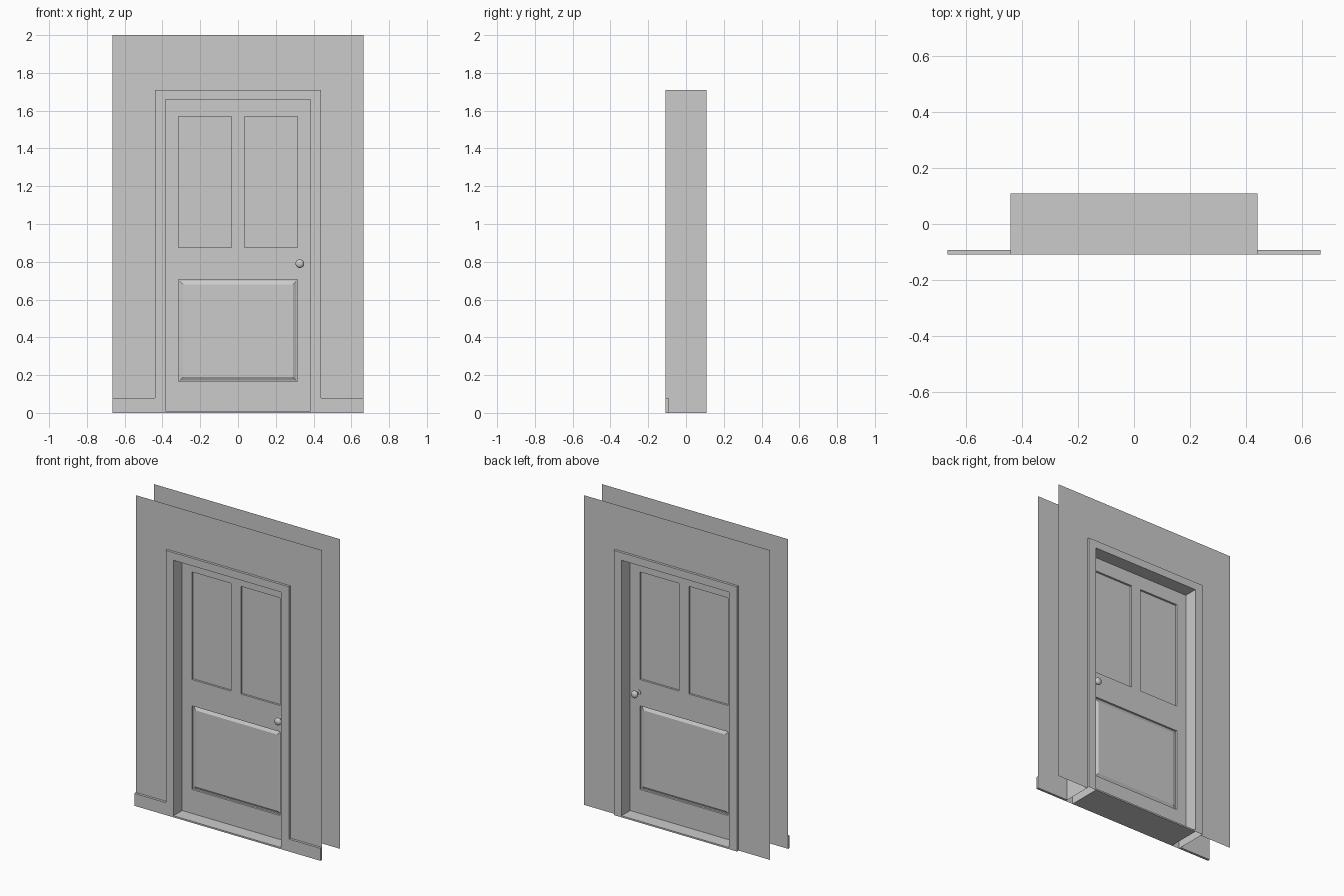
import bpy, bmesh, math
from mathutils import Vector

if "Cube" in bpy.data.objects:
    bpy.data.objects.remove(bpy.data.objects["Cube"])

WALL_X, WALL_Y, WALL_H = 0.665, 0.093, 2.0     # wall sheets
CASE_X, CASE_Y, CASE_H = 0.44, 0.109, 1.71     # door frame outside
OPEN_X, OPEN_H = 0.385, 1.66                   # door opening
FACE = -0.02                                   # front face of the door


def finish(name, bm):
    bmesh.ops.remove_doubles(bm, verts=bm.verts, dist=1e-5)
    bmesh.ops.recalc_face_normals(bm, faces=bm.faces)
    me = bpy.data.meshes.new(name)
    bm.to_mesh(me)
    bm.free()
    ob = bpy.data.objects.new(name, me)
    bpy.context.collection.objects.link(ob)
    return ob


def poly(bm, pts):
    return bm.faces.new([bm.verts.new(p) for p in pts])


def mirror(ob, axis):
    mod = ob.modifiers.new("mirror", 'MIRROR')
    mod.use_axis = [i == axis for i in range(3)]
    mod.merge_threshold = 0.0001
    return ob


def box(name, x0, x1, y0, y1, z0, z1):
    bm = bmesh.new()
    bmesh.ops.create_cube(bm, size=1)
    for v in bm.verts:
        v.co = Vector(((x0 + x1) / 2 + v.co.x * (x1 - x0),
                       (y0 + y1) / 2 + v.co.y * (y1 - y0),
                       (z0 + z1) / 2 + v.co.z * (z1 - z0)))
    return finish(name, bm)


def arch(x, z):
    return [(-x, 0), (-x, z), (x, z), (x, 0)]


# Wall: two thin sheets with a doorway cut out
bm = bmesh.new()
wall, case, opening = arch(WALL_X, WALL_H), arch(CASE_X, CASE_H), arch(OPEN_X, OPEN_H)
for i in range(3):
    poly(bm, [(x, -WALL_Y, z) for x, z in (wall[i], wall[i + 1], case[i + 1], case[i])])
mirror(finish("wall_sheets", bm), 1)

# Baseboards on the front wall
mirror(box("baseboard", CASE_X, WALL_X, -CASE_Y, -WALL_Y, 0, 0.08), 0)

# Door frame: hollow casing around the opening, open at the floor
bm = bmesh.new()
for i in range(3):
    a, b, c, d = case[i], case[i + 1], opening[i + 1], opening[i]
    for y in (-CASE_Y, CASE_Y):
        poly(bm, [(x, y, z) for x, z in (a, b, c, d)])
    for p, q in ((a, b), (c, d)):
        poly(bm, [(p[0], -CASE_Y, p[1]), (q[0], -CASE_Y, q[1]),
                  (q[0], CASE_Y, q[1]), (p[0], CASE_Y, p[1])])
finish("door_frame", bm)

# Threshold
box("threshold", -OPEN_X, OPEN_X, -CASE_Y, CASE_Y, 0, 0.01)


# Door leaf: front half with sunken panels, mirrored to the back
def panel(bm, x0, x1, z0, z1, rings):
    def ring(d, y):
        return [(x0 + d, y, z0 + d), (x1 - d, y, z0 + d),
                (x1 - d, y, z1 - d), (x0 + d, y, z1 - d)]
    loops = [ring(d, y) for d, y in rings]
    for r, s in zip(loops, loops[1:]):
        for i in range(4):
            j = (i + 1) % 4
            poly(bm, [r[i], r[j], s[j], s[i]])
    poly(bm, loops[-1])


bm = bmesh.new()
xs = [-OPEN_X, -0.315, -0.035, 0.035, 0.315, OPEN_X]
zs = [0.01, 0.165, 0.705, 0.875, 1.57, OPEN_H]
for i in range(5):
    for j in range(5):
        sunken = (j == 1 and 0 < i < 4) or (j == 3 and i in (1, 3))
        if not sunken:
            poly(bm, [(xs[i], FACE, zs[j]), (xs[i + 1], FACE, zs[j]),
                      (xs[i + 1], FACE, zs[j + 1]), (xs[i], FACE, zs[j + 1])])
flat = [(0, FACE), (0, FACE + 0.013)]
raised = flat + [(0.006, FACE + 0.013), (0.024, FACE + 0.002)]
panel(bm, xs[1], xs[2], zs[3], zs[4], flat)
panel(bm, xs[3], xs[4], zs[3], zs[4], flat)
panel(bm, xs[1], xs[4], zs[1], zs[2], raised)
rim = [(xs[0], zs[0]), (xs[5], zs[0]), (xs[5], zs[5]), (xs[0], zs[5])]
for i in range(4):
    p, q = rim[i], rim[(i + 1) % 4]
    poly(bm, [(p[0], FACE, p[1]), (q[0], FACE, q[1]), (q[0], 0, q[1]), (p[0], 0, p[1])])
mirror(finish("door_leaf", bm), 1)

# Door knobs: turned profile (radius, distance from door face)
bm = bmesh.new()
KX, KZ = 0.327, 0.79
profile = [(0.018, 0), (0.018, 0.004), (0.008, 0.007), (0.008, 0.022), (0.018, 0.027),
           (0.023, 0.036), (0.022, 0.045), (0.015, 0.052), (0, 0.054)]
verts = [bm.verts.new((KX + r, FACE - d, KZ)) for r, d in profile]
edges = [bm.edges.new(e) for e in zip(verts, verts[1:])]
bmesh.ops.spin(bm, geom=verts + edges, cent=(KX, 0, KZ), axis=(0, 1, 0),
               angle=math.tau, steps=20)
knob = mirror(finish("door_knobs", bm), 1)
bpy.context.view_layer.objects.active = knob
knob.select_set(True)
bpy.ops.object.shade_smooth_by_angle(angle=math.radians(40))
